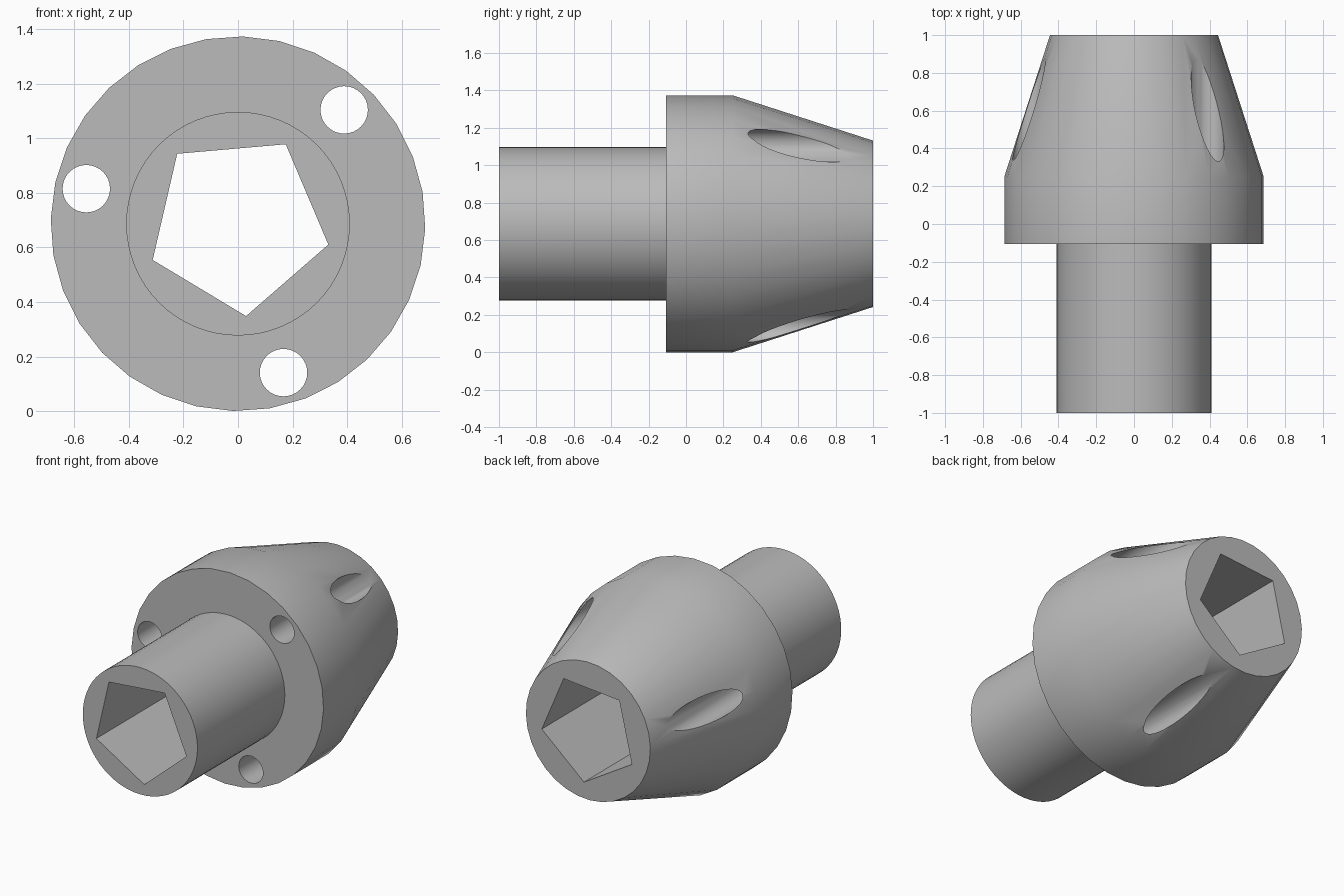
import bpy
import bmesh
from math import cos, sin, radians
from mathutils import Matrix

if "Cube" in bpy.data.objects:
    bpy.data.objects.remove(bpy.data.objects["Cube"])

AXIS_Z = 0.687

grey = bpy.data.materials.new("plain grey")
grey.use_nodes = True
colour = (0.5, 0.5, 0.5, 1)
grey.diffuse_color = colour
grey.node_tree.nodes["Principled BSDF"].inputs["Base Color"].default_value = colour


def lathe(name, profile, sides, start, x=0, z=0):
    """Solid of (radius, y) rings around an axis parallel to y."""
    bm = bmesh.new()
    rings = []
    for r, y in profile:
        angles = [radians(start + 360 * i / sides) for i in range(sides)]
        rings.append([bm.verts.new((x + r * cos(a), y, AXIS_Z + z + r * sin(a)))
                      for a in angles])
    for low, high in zip(rings, rings[1:]):
        for i in range(sides):
            j = (i + 1) % sides
            bm.faces.new((low[i], low[j], high[j], high[i]))
    bm.faces.new(rings[0])
    bm.faces.new(rings[-1])
    bmesh.ops.recalc_face_normals(bm, faces=bm.faces)
    mesh = bpy.data.meshes.new(name)
    bm.to_mesh(mesh)
    bm.free()
    mesh.materials.append(grey)
    obj = bpy.data.objects.new(name, mesh)
    bpy.context.collection.objects.link(obj)
    return obj


# Tapered head and narrower shank
head = lathe("tapered_nozzle", [(0.687, -0.107), (0.687, 0.25), (0.445, 1)], 32, -1.5)
shank = lathe("shank", [(0.41, -1), (0.41, 0.1)], 64, 0)
tools = [(shank, 'UNION')]

# Five-sided bore through the whole length
tools.append((lathe("bore_cutter", [(0.34, -1.2), (0.34, 1.2)], 5, 59), 'DIFFERENCE'))

# Three round bolt holes running out through the taper
for k in range(3):
    a = radians(47 + 120 * k)
    hole = lathe("bolt_hole_cutter", [(0.087, -0.3), (0.087, 1.2)], 32, 0,
                 0.571 * cos(a), 0.571 * sin(a))
    tools.append((hole, 'DIFFERENCE'))

for tool, operation in tools:
    mod = head.modifiers.new(tool.name, 'BOOLEAN')
    mod.operation = operation
    mod.solver = 'EXACT'
    mod.object = tool

# Bake the cuts, then drop the helpers
graph = bpy.context.evaluated_depsgraph_get()
head_mesh = bpy.data.meshes.new_from_object(head.evaluated_get(graph))
head.modifiers.clear()
head.data = head_mesh
for tool, _ in tools:
    bpy.data.objects.remove(tool)

# Smooth round walls with crisp edges
bpy.ops.object.select_all(action='DESELECT')
head.select_set(True)
bpy.context.view_layer.objects.active = head
bpy.ops.object.shade_smooth_by_angle(angle=radians(30))
